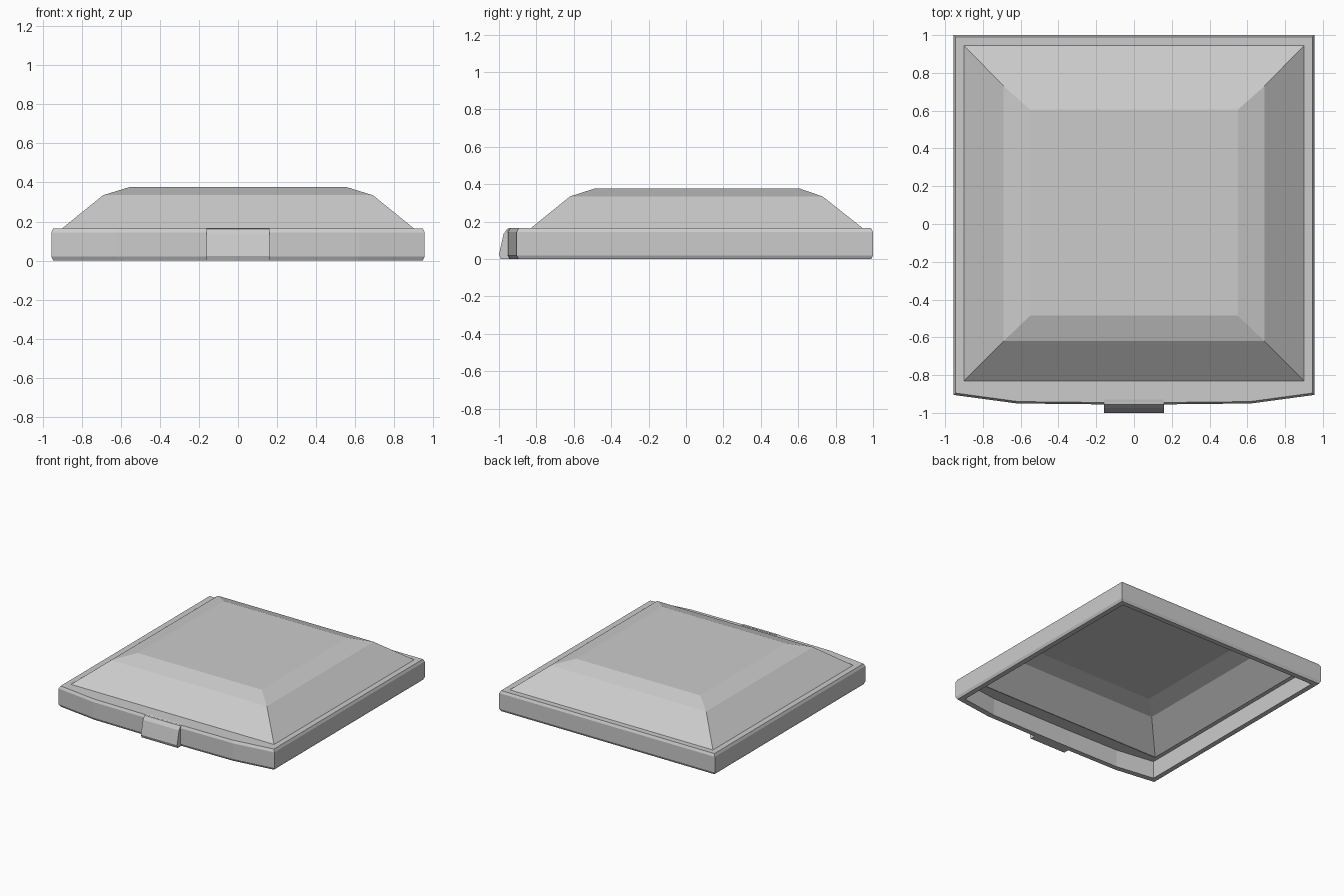
import bpy, bmesh

if "Cube" in bpy.data.objects:
    bpy.data.objects.remove(bpy.data.objects["Cube"])

def mat(name, c):
    m = bpy.data.materials.new(name)
    m.diffuse_color = (c, c, c, 1)
    m.use_nodes = True
    m.node_tree.nodes["Principled BSDF"].inputs["Base Color"].default_value = m.diffuse_color
    return m

grey = mat("light grey", 0.6)

def loft(name, rings, cap=False, close=False):
    """Skin a stack of equal-length rings with quads."""
    bm = bmesh.new()
    rows = [[bm.verts.new(p) for p in r] for r in rings]
    n = len(rows[0])
    for i in range(len(rows) if close else len(rows) - 1):
        a, b = rows[i], rows[(i + 1) % len(rows)]
        for j in range(n):
            k = (j + 1) % n
            bm.faces.new((a[j], a[k], b[k], b[j]))
    if cap:
        bm.faces.new(rows[-1])
        if close is False and cap == 2:
            bm.faces.new(rows[0][::-1])
    bmesh.ops.recalc_face_normals(bm, faces=bm.faces)
    me = bpy.data.meshes.new(name)
    bm.to_mesh(me)
    bm.free()
    me.materials.append(grey)
    ob = bpy.data.objects.new(name, me)
    bpy.context.collection.objects.link(ob)
    return ob

# frame: bowed front outline, swept through a hollow channel section
half = [(0.16, -0.955), (0.62, -0.95), (0.955, -0.905), (0.955, 1.0)]
outline = half + [(-x, y) for x, y in reversed(half)]

def rim(d, z):
    return [(x * (1 - d / 0.955), y - d if y > 0 else y + d, z) for x, y in outline]

def hole(x1, y0, y1, z):
    return [(max(-x1, min(x1, x)), y1 if y > 0 else y0, z) for x, y in outline]

loft("frame", [rim(0.01, 0), rim(0, 0.02), rim(0, 0.145), rim(0.01, 0.165),
               hole(0.90, -0.83, 0.945, 0.165), hole(0.87, -0.80, 0.915, 0.14),
               rim(0.05, 0.14), rim(0.05, 0)], close=True)

# raised dome: open-bottomed shell with two slopes
def rect(x, y0, y1, z):
    return [(-x, y0, z), (x, y0, z), (x, y1, z), (-x, y1, z)]

loft("dome", [rect(0.90, -0.83, 0.945, 0.165), rect(0.69, -0.62, 0.73, 0.335),
              rect(0.55, -0.485, 0.605, 0.378)], cap=True)

# latch: side profile extruded across the front
side = [(-0.93, 0.0), (-0.99, 0.0), (-1.0, 0.025), (-0.975, 0.135),
        (-0.955, 0.163), (-0.93, 0.167)]
loft("latch", [[(x, y, z) for y, z in side] for x in (-0.16, 0.16)], cap=2)
